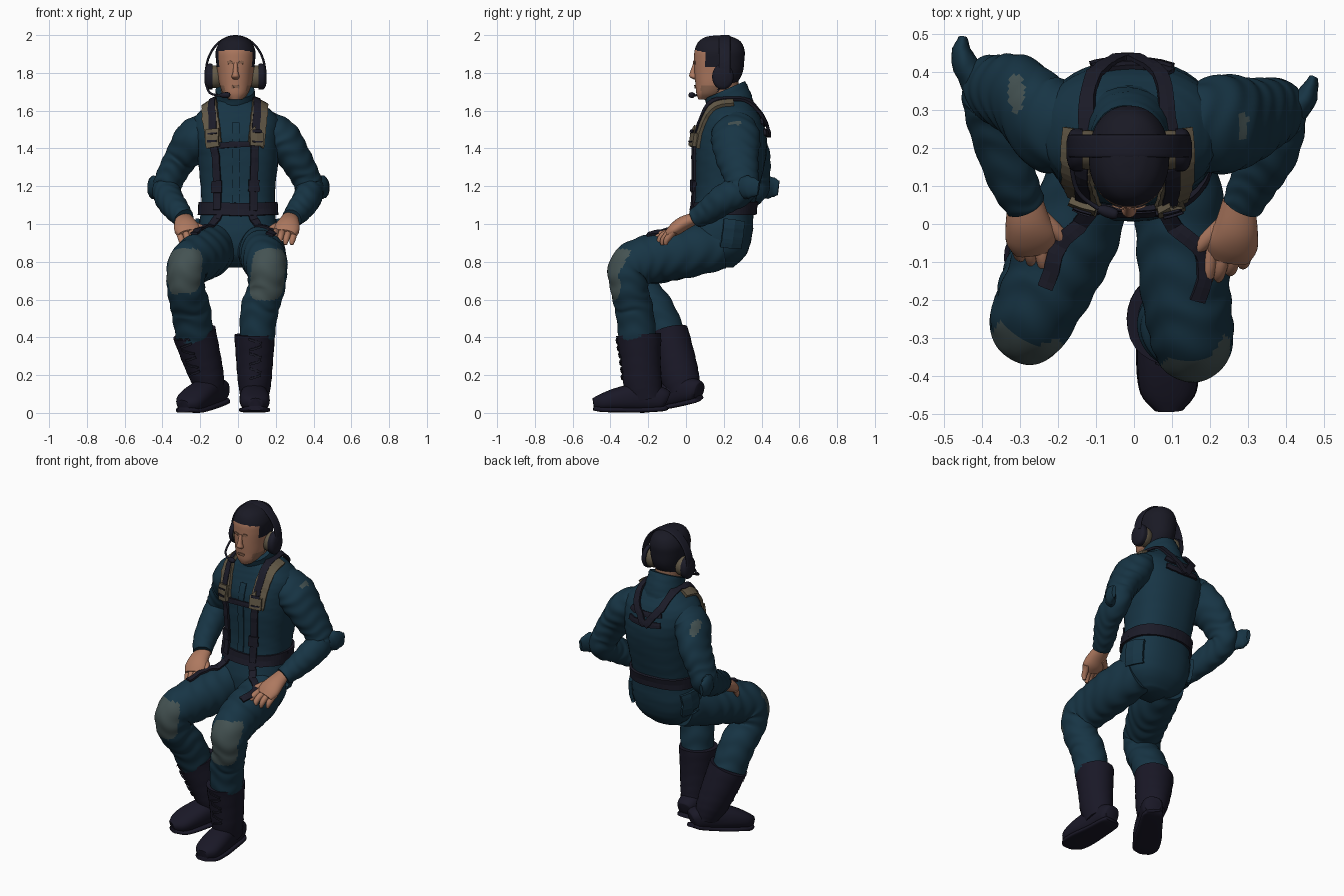
import bpy, bmesh, math
from mathutils import Vector
from mathutils.bvhtree import BVHTree

if "Cube" in bpy.data.objects:
    bpy.data.objects.remove(bpy.data.objects["Cube"])


def material(name, r, g, b):
    m = bpy.data.materials.new(name)
    m.use_nodes = True
    m.diffuse_color = (r, g, b, 1)
    node = m.node_tree.nodes["Principled BSDF"]
    node.inputs["Base Color"].default_value = (r, g, b, 1)
    node.inputs["Roughness"].default_value = 0.9
    return m


SUIT = material("teal cloth", .0085, .035, .059)
BOOT = material("black leather", .01, .009, .02)
WEB = material("dark webbing", .011, .011, .021)
HAIR = material("dark hair", .01, .01, .018)
SKIN = material("skin", .42, .19, .115)
SHADE = material("dark skin", .26, .13, .08)
PAD = material("grey green patch", .058, .085, .085)
TAN = material("tan padding", .125, .1, .063)
X, Y, Z = Vector((1, 0, 0)), Vector((0, 1, 0)), Vector((0, 0, 1))


def spline(keys, sub):
    """Smooth interpolation through key points of any dimension."""
    out, last = [], len(keys) - 1
    for i in range(last):
        quad = [keys[max(i - 1, 0)], keys[i], keys[i + 1], keys[min(i + 2, last)]]
        for k in range(sub):
            t = k / sub
            out.append([.5 * (2 * b + (c - a) * t + (2 * a - 5 * b + 4 * c - d) * t * t
                              + (3 * b - a - 3 * c + d) * t ** 3) for a, b, c, d in zip(*quad)])
    return out + [list(keys[-1])]


def add_object(name, bm, mat, smooth=True):
    bmesh.ops.recalc_face_normals(bm, faces=bm.faces[:])
    me = bpy.data.meshes.new(name)
    bm.to_mesh(me)
    bm.free()
    me.materials.append(mat)
    if smooth:
        me.shade_smooth()
        me.set_sharp_from_angle(angle=math.radians(55))
    ob = bpy.data.objects.new(name, me)
    bpy.context.scene.collection.objects.link(ob)
    return ob


def loft(name, keys, mat, seg=28, sub=5, power=2, fold=0, level=False, ref=X):
    """Skin rings (x, y, z, half width, half depth) along their path."""
    rings = spline(keys, sub)
    path = [Vector(r[:3]) for r in rings]
    bm, loops = bmesh.new(), []
    for i, (p, r) in enumerate(zip(path, rings)):
        t = Z if level else (path[min(i + 1, len(path) - 1)] - path[max(i - 1, 0)]).normalized()
        u = (ref - t * t.dot(ref)).normalized()
        v = t.cross(u)
        loop = []
        for k in range(seg):
            a = math.tau * k / seg
            c, s = math.cos(a), math.sin(a)
            c, s = [math.copysign(abs(q) ** (2 / power), q) for q in (c, s)]
            crease = 1 + fold * math.sin(11 * i / sub + 2.5 * math.sin(a) + 1.5 * math.cos(3 * a))
            loop.append(bm.verts.new(p + (u * c * r[3] + v * s * r[4]) * crease))
        loops.append(loop)
    for a, b in zip(loops, loops[1:]):
        for k in range(seg):
            n = (k + 1) % seg
            bm.faces.new((a[k], a[n], b[n], b[k]))
    bm.faces.new(loops[0])
    bm.faces.new(loops[-1])
    return add_object(name, bm, mat)


def paint(ob, mat, rule):
    ob.data.materials.append(mat)
    for f in ob.data.polygons:
        if rule(*f.center):
            f.material_index = len(ob.data.materials) - 1


def tree_of(*obs):
    verts, polys = [], []
    for ob in obs:
        base = len(verts)
        verts += [v.co.copy() for v in ob.data.vertices]
        polys += [[base + i for i in f.vertices] for f in ob.data.polygons]
    return BVHTree.FromPolygons(verts, polys)


def strap(name, guide, width, mat, tree, thick=.012, lift=0.0):
    """Ribbon laid on a surface along guide points."""
    hits = [tree.find_nearest(Vector(p))[:2] for p in spline(guide, 5)]
    bm, rows = bmesh.new(), []
    for i, (p, n) in enumerate(hits):
        t = hits[min(i + 1, len(hits) - 1)][0] - hits[max(i - 1, 0)][0]
        w = n.cross(t).normalized() * width / 2
        row = []
        for s in (-1, 0, 1):
            q, m = tree.find_nearest(p + w * s + n * .01)[:2]
            row.append(bm.verts.new(q + m * (thick / 2 + .002 + lift)))
        rows.append(row)
    for a, b in zip(rows, rows[1:]):
        for k in (0, 1):
            bm.faces.new((a[k], a[k + 1], b[k + 1], b[k]))
    ob = add_object(name, bm, mat, False)
    mod = ob.modifiers.new("thickness", 'SOLIDIFY')
    mod.thickness, mod.offset = thick, 0


# Torso and collar
torso = loft("torso", [(0, .17, .77, .1, .08), (0, .17, .84, .18, .15), (0, .18, .95, .208, .172),
                       (0, .2, 1.08, .195, .16), (0, .22, 1.2, .198, .17), (0, .235, 1.35, .215, .188),
                       (-.01, .24, 1.46, .228, .188), (-.01, .243, 1.55, .228, .16),
                       (-.01, .235, 1.61, .175, .13), (-.015, .23, 1.65, .11, .11)],
             SUIT, seg=40, power=2.4, fold=.008, level=True)
loft("collar", [(-.015, .255, 1.58, .13, .115), (-.015, .235, 1.64, .112, .12),
                (-.015, .205, 1.71, .103, .118)], SUIT, fold=.015)

# Legs with knee patches
left_leg = loft("left_leg", [(.1, .18, .89, .105, .13), (.125, 0, .85, .122, .135),
                             (.135, -.17, .82, .118, .13), (.152, -.29, .77, .11, .12),
                             (.15, -.3, .66, .098, .1), (.115, -.275, .55, .1, .1),
                             (.1, -.255, .39, .092, .1)], SUIT, seg=72, sub=18, fold=.02)
right_leg = loft("right_leg", [(-.1, .18, .89, .105, .13), (-.155, 0, .85, .125, .135),
                               (-.21, -.13, .82, .12, .13), (-.268, -.245, .77, .107, .12),
                               (-.275, -.245, .66, .1, .1), (-.25, -.165, .55, .105, .1),
                               (-.23, -.1, .41, .1, .1)], SUIT, seg=72, sub=18, fold=.02)
for leg, kx, ky, low in ((left_leg, .158, -.36, .595), (right_leg, -.283, -.312, .63)):
    mid, half = (.87 + low) / 2, (.87 - low) / 2
    paint(leg, PAD, lambda x, y, z: y < ky + (z - .6) * .25
          and ((x - kx + .1 * (mid - z)) / .09) ** 4 + ((z - mid) / half) ** 4 < 1)


# Boots: shaft, foot, sole and laces
def boot(side, shaft_keys, heel, toe):
    shaft = loft(side + "_boot_shaft", shaft_keys, BOOT, fold=.012)
    profile = [(0, 0, .045, .045), (.08, .01, .062, .062), (.35, .02, .07, .076),
               (.65, .01, .08, .064), (.88, -.005, .072, .046), (1, -.012, .036, .03)]
    heel, toe = Vector(heel), Vector(toe)
    foot, sole = [], []
    for f, up, a, b in profile:
        p = heel.lerp(toe, f) + Z * up
        foot.append((*p, a, b))
        sole.append((*(p - Z * (b - .008)), a * 1.03, .013))
    loft(side + "_boot_foot", foot, BOOT, power=2.4)
    loft(side + "_boot_sole", sole, BOOT, power=4)
    d = toe - heel
    d.z = 0
    d.normalize()
    across, tree = d.cross(Z), tree_of(shaft)
    top, low = Vector(shaft_keys[0][:3]), Vector(shaft_keys[2][:3])
    for k in range(6):
        mid = top.lerp(low, .15 + k * .15) + d * .13
        tilt = Z * .012 * (-1) ** k
        strap(f"{side}_boot_lace_{k}", [mid - across * .04 - tilt, mid, mid + across * .04 + tilt],
              .012, WEB, tree, .006)


boot("left", [(.088, -.25, .415, .108, .12), (.088, -.24, .28, .098, .106), (.088, -.23, .16, .088, .102),
              (.088, -.21, .07, .072, .09)], (.08, -.1, .065), (.092, -.49, .06))
boot("right", [(-.232, -.095, .425, .116, .108), (-.19, -.055, .28, .102, .106), (-.16, -.03, .18, .088, .102),
               (-.14, -.01, .11, .07, .086)], (-.085, .07, .115), (-.288, -.25, .05))

# Arms, elbow flaps and hands: elbow depth and flap tip differ by side
arms = []
for side, s, ey, tip, patch in (("left", 1, .29, (.473, .385), (.287, .26, .014, .04)),
                                ("right", -1, .35, (-.45, .49), (-.31, .345, .022, .05))):
    arm = loft(side + "_arm", [(s * .13, .245, 1.54, .07, .1), (s * .222, .262, 1.46, .102, .13),
                               (s * .295, ey - .02, 1.36, .088, .115), (s * .352, ey, 1.26, .078, .095),
                               (s * .378, ey, 1.185, .075, .085), (s * .363, ey - .09, 1.13, .073, .08),
                               (s * .32, .12, 1.07, .065, .068), (s * .285, .05, 1.03, .053, .052)],
               SUIT, seg=56, sub=14, fold=.022)
    px, py, rx, ry = patch
    paint(arm, PAD, lambda x, y, z: math.hypot((x - px) / rx, (y - py) / ry) < 1 and z > 1.36)
    arms.append(arm)
    tx, ty = tip
    loft(side + "_elbow_flap", [(s * .4, ey, 1.19, .045, .055), (s * .45, ty - .055, 1.195, .032, .06),
                                (tx, ty, 1.19, .012, .038)], SUIT, fold=.05)

    def at(x, y, z, *r):
        """Hand point: mirrored, with the left hand set further in."""
        return (s * x - .012 * (s > 0), y - .02 * (s > 0), z, *r)
    loft(side + "_palm", [at(.287, .08, 1.035, .042, .03), at(.28, .01, 1.005, .058, .038),
                          at(.27, -.035, .975, .068, .036), at(.26, -.07, .95, .056, .024)], SKIN)
    for k in range(4):
        fx = .318 - .034 * k
        reach = .018 * k - .032
        loft(f"{side}_finger_{k}", [at(fx, -.04, .962, .019, .019), at(fx - .01, -.09 - reach, .945, .018, .018),
                                    at(fx - .018, -.115 - reach, .915, .016, .016),
                                    at(fx - .022, -.12 - reach, .89, .009, .009)], SKIN, seg=12, sub=3)
    loft(side + "_thumb", [at(.255, .02, .995, .028, .026), at(.215, -.01, .985, .022, .021),
                           at(.185, -.04, .972, .017, .016), at(.172, -.055, .965, .008, .008)],
         SKIN, seg=12, sub=3)

# Harness, belt and clothing details
hips = tree_of(torso)
body = tree_of(torso, left_leg, right_leg)
upper = tree_of(torso, *arms)
strap("belt", [(.21 * math.cos(k * math.tau / 16), .2 + .19 * math.sin(k * math.tau / 16), 1.082)
               for k in range(17)], .068, WEB, hips, .014)
strap("zip_flap", [(-.012, 0, 1.57), (-.012, 0, 1.35), (-.012, 0, 1.12)], .04, SUIT, hips, .006)
strap("chest_strap", [(-.15, 0, 1.42), (-.02, 0, 1.42), (.11, 0, 1.42)], .03, WEB, hips, .014)
for k, z in enumerate((1.56, 1.49)):
    strap(f"back_strap_{k}", [(-.12, .44, z), (0, .47, z - .015), (.11, .44, z)], .034, WEB, hips, .012)
for side, s in (("left", 1), ("right", -1)):
    def on(x, y, z):
        return (s * x - .02, y, z)
    strap(side + "_shoulder_pad", [on(.132, .0, 1.42), on(.138, .03, 1.53), on(.145, .13, 1.64),
                                   on(.14, .25, 1.67)], .088, TAN, upper, .018)
    strap(side + "_shoulder_strap", [on(.11, 0, 1.08), on(.118, 0, 1.25), on(.122, 0, 1.42),
                                     on(.125, .03, 1.54), on(.125, .14, 1.66), on(.115, .28, 1.68),
                                     on(.09, .42, 1.6), on(.04, .46, 1.53), on(0, .47, 1.47)],
          .04, WEB, upper, .014, .008)
    strap(side + "_chest_pouch", [on(.128, 0, 1.41), on(.13, 0, 1.51)], .068, TAN, upper, .024, .012)
    for k, z in enumerate((1.44, 1.49)):
        strap(f"{side}_pouch_band_{k}", [on(.1, 0, z), on(.16, 0, z)], .008, WEB, upper, .006, .036)
    strap(side + "_strap_buckle", [on(.114, 0, 1.17), on(.116, 0, 1.23)], .055, WEB, upper, .012, .018)
    strap(side + "_hip_pocket", [(s * .25, .27, 1.03), (s * .26, .26, .95), (s * .25, .25, .86)],
          .12, SUIT, hips, .02)
    ends = [(.2, -.1, .99), (.175, -.21, .97)] if s > 0 else [(-.2, -.06, 1), (-.235, -.17, .97)]
    strap(side + "_thigh_strap", [on(.1, 0, 1.07), on(.125, -.01, 1.02)] + ends, .042, WEB, body)

# Head, hair and face
loft("neck", [(-.015, .22, 1.6, .075, .08), (-.015, .19, 1.76, .075, .085)], SHADE)
head = loft("head", [(-.013, .112, 1.658, .035, .045), (-.013, .13, 1.69, .066, .075),
                     (-.013, .157, 1.74, .085, .107), (-.013, .172, 1.8, .095, .127),
                     (-.013, .176, 1.87, .104, .133), (-.013, .178, 1.92, .104, .132),
                     (-.013, .178, 1.965, .082, .112), (-.013, .175, 1.99, .046, .07),
                     (-.013, .175, 1.998, .014, .02)],
            SKIN, seg=56, sub=9, power=2.15, level=True)
paint(head, SHADE, lambda x, y, z: z < 1.735 and y > .08)
paint(head, HAIR, lambda x, y, z: z > 1.922 - 1.5 * (x + .02) ** 2 or (y > .1 and z > 1.83)
      or (y > .17 and z > 1.7))
loft("nose", [(-.013, .05, 1.855, .01, .01), (-.013, .038, 1.805, .014, .016),
              (-.013, .04, 1.78, .021, .022), (-.013, .055, 1.765, .012, .012)], SKIN, seg=16, level=True)
face = tree_of(head)
strap("mouth", [(-.043, 0, 1.722), (-.013, 0, 1.725), (.017, 0, 1.722)], .016, SHADE, face, .005)
for side, s in (("left", 1), ("right", -1)):
    def on_face(x, z):
        return (s * x - .013, 0, z)
    strap(side + "_brow", [on_face(.022, 1.852), on_face(.045, 1.857), on_face(.066, 1.85)],
          .014, SHADE, face, .005)

    # Headset cups
    def cup(x, a, b):
        return (s * x - .013, .195, 1.78, a, b)
    loft(side + "_ear_cushion", [cup(.08, .046, .055), cup(.105, .052, .06), cup(.128, .05, .058)],
         TAN, ref=Y)
    loft(side + "_ear_shell", [cup(.122, .056, .068), cup(.145, .056, .068), cup(.158, .044, .054),
                               cup(.165, .02, .026)], WEB, ref=Y)
loft("headband", [(-.013 + .157 * math.cos(k * math.pi / 12), .205, 1.8 + .194 * math.sin(k * math.pi / 12),
                   .03, .006) for k in range(13)], WEB, seg=16, ref=Y, power=4)
loft("microphone_boom", [(-.168, .18, 1.74, .006, .006), (-.15, .09, 1.695, .006, .006),
                         (-.1, .045, 1.68, .006, .006), (-.06, .03, 1.682, .006, .006)], WEB, seg=10)
loft("microphone", [(-.095, .04, 1.682, .008, .008), (-.075, .034, 1.682, .015, .015),
                    (-.05, .026, 1.683, .014, .014), (-.042, .024, 1.683, .006, .006)], WEB, seg=12)
